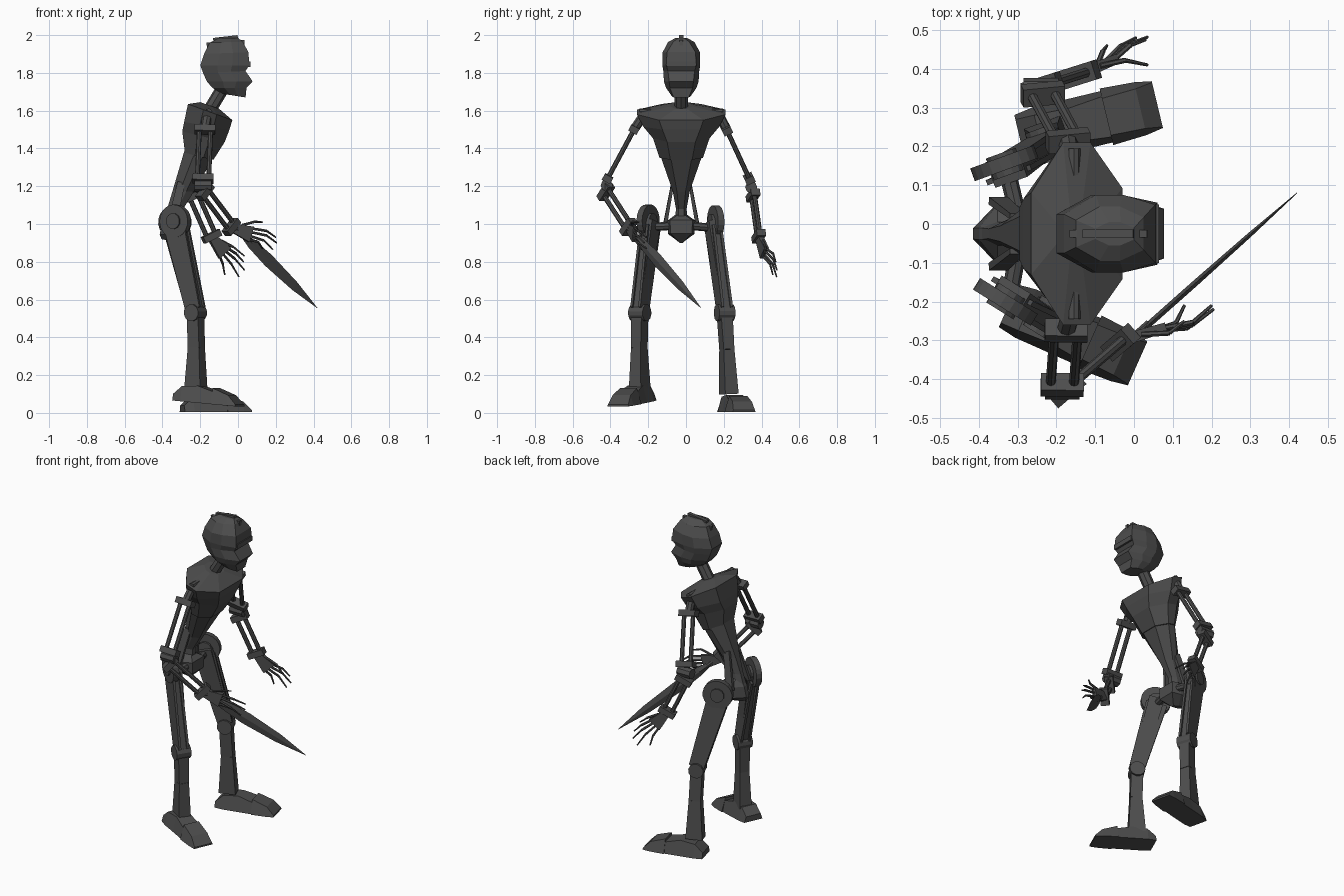
import bpy, bmesh, math
from mathutils import Vector as V

if "Cube" in bpy.data.objects:
    bpy.data.objects.remove(bpy.data.objects["Cube"])

steel = bpy.data.materials.new("dark_steel")
steel.diffuse_color = (0.075, 0.075, 0.075, 1)
steel.use_nodes = True
steel.node_tree.nodes["Principled BSDF"].inputs["Base Color"].default_value = steel.diffuse_color
CY = -0.025  # middle plane of head and torso


def finish(name, bm):
    bmesh.ops.recalc_face_normals(bm, faces=bm.faces)
    me = bpy.data.meshes.new(name)
    bm.to_mesh(me)
    bm.free()
    me.materials.append(steel)
    ob = bpy.data.objects.new(name, me)
    bpy.context.collection.objects.link(ob)
    return ob


def loft(name, rings):
    """Skin a list of equal-length point rings and cap both ends."""
    bm = bmesh.new()
    vs = [[bm.verts.new(p) for p in r] for r in rings]
    n = len(vs[0])
    for a, b in zip(vs, vs[1:]):
        for i in range(n):
            bm.faces.new((a[i], a[(i + 1) % n], b[(i + 1) % n], b[i]))
    bm.faces.new(vs[0])
    bm.faces.new(vs[-1])
    return finish(name, bm)


def beam(name, a, b, side, s0, s1):
    """Tapered box from a to b; sizes are (along side, across it)."""
    a, b = V(a), V(b)
    d = (b - a).normalized()
    u = (V(side) - d * d.dot(V(side))).normalized()
    w = d.cross(u)
    quad = lambda p, s: [p + u * x * s[0] / 2 + w * y * s[1] / 2
                         for x, y in ((-1, -1), (1, -1), (1, 1), (-1, 1))]
    return loft(name, [quad(a, s0), quad(b, s1)])


def rod(name, a, b, r, n=8, r2=None):
    a, b = V(a), V(b)
    d = (b - a).normalized()
    u = d.orthogonal().normalized()
    w = d.cross(u)
    ring = lambda p, q: [p + (u * math.cos(i * math.tau / n) + w * math.sin(i * math.tau / n)) * q
                         for i in range(n)]
    return loft(name, [ring(a, r), ring(b, r if r2 is None else r2)])


def body_ring(xb, zb, xf, zf, w, back=0.45, front=0.5, y=CY):
    """Eight-sided ring, tilted from its back edge to its front edge."""
    half = [(0, back), (0.35, 1), (0.65, 1), (1, front)]
    pts = half + [(t, -k) for t, k in reversed(half)]
    return [(xb + (xf - xb) * t, y + w * k, zb + (zf - zb) * t) for t, k in pts]


# Head: cranium, brow, recessed eyes, cheeks, jaw
loft("head", [body_ring(*r) for r in (
    (-0.085, 1.69, 0.04, 1.67, 0.05, 0.5, 0.8),
    (-0.135, 1.72, 0.045, 1.72, 0.08, 0.5, 0.75),
    (-0.165, 1.755, 0.077, 1.755, 0.092, 0.5, 0.7),
    (-0.185, 1.80, 0.04, 1.81, 0.094, 0.5, 0.75),
    (-0.20, 1.84, 0.06, 1.84, 0.10, 0.5, 0.8),
    (-0.18, 1.90, 0.055, 1.91, 0.10, 0.5, 0.75),
    (-0.15, 1.96, 0.025, 1.965, 0.07, 0.5, 0.6),
    (-0.10, 1.985, 0.0, 1.985, 0.03))])
beam("head_crest", (-0.165, CY, 1.94), (0.035, CY, 1.955), (0, 1, 0), (0.02, 0.04), (0.02, 0.04))
beam("head_crest_top", (-0.13, CY, 1.965), (0.0, CY, 1.98), (0, 1, 0), (0.022, 0.04), (0.022, 0.04))
beam("brow", (0.05, CY - 0.075, 1.845), (0.05, CY + 0.075, 1.845), (1, 0, 0), (0.03, 0.03), (0.03, 0.03))
rod("neck", (-0.17, CY, 1.57), (-0.08, CY, 1.72), 0.035)

# Chest and waist
loft("chest", [body_ring(*r) for r in (
    (-0.28, 1.37, -0.13, 1.34, 0.115),
    (-0.295, 1.49, -0.07, 1.435, 0.15),
    (-0.285, 1.54, -0.045, 1.50, 0.20),
    (-0.265, 1.635, -0.03, 1.55, 0.235),
    (-0.20, 1.645, -0.10, 1.61, 0.06))])
loft("waist", [body_ring(*r) for r in (
    (-0.40, 1.00, -0.29, 1.00, 0.035),
    (-0.375, 1.08, -0.29, 1.08, 0.028),
    (-0.345, 1.18, -0.235, 1.17, 0.045),
    (-0.28, 1.40, -0.125, 1.36, 0.115))])
rod("collar_bar", (-0.155, -0.245, 1.595), (-0.155, 0.195, 1.595), 0.017)

# Pelvis
loft("pelvis", [body_ring(*r) for r in (
    (-0.405, 0.92, -0.31, 0.90, 0.015),
    (-0.415, 0.945, -0.26, 0.95, 0.07, 0.2, 0.8),
    (-0.40, 1.01, -0.26, 1.02, 0.075, 0.2, 0.8),
    (-0.38, 1.05, -0.30, 1.05, 0.03))])
for s in (-1, 1):
    beam("back_strut", (-0.30, CY + s * 0.045, 1.22), (-0.35, CY + s * 0.085, 1.0),
         (0, 1, 0), (0.015, 0.04), (0.02, 0.05))

# Legs: hip disc, slab thigh, knee, flared shin, two-part foot
LEGS = {
    "left": dict(yaw=20, s=1, hip=(-0.33, 0.145, 1.01), knee=(-0.225, 0.205, 0.53),
                 ankle=(-0.215, 0.23, 0.10), foot=13.5, heel=(-0.285, 0.225, 0.005), drop=0.0),
    "right": dict(yaw=-32, s=-1, hip=(-0.325, -0.19, 1.015), knee=(-0.225, -0.245, 0.53),
                  ankle=(-0.215, -0.25, 0.12), foot=-24, heel=(-0.315, -0.215, 0.065), drop=-0.03),
}
for nm, L in LEGS.items():
    a = math.radians(L["yaw"])
    f, n = V((math.cos(a), math.sin(a), 0)), V((-math.sin(a), math.cos(a), 0)) * L["s"]
    hip, knee, ankle = V(L["hip"]), V(L["knee"]), V(L["ankle"])
    rod(nm + "_hip_disc", hip - n * 0.005, hip + n * 0.03, 0.088, 20)
    rod(nm + "_hip_cap", hip - n * 0.02, hip + n * 0.04, 0.042, 12)
    rod(nm + "_hip_axle", (-0.30, CY + L["s"] * 0.05, 0.99), hip - n * 0.01 + V((0, 0, -0.03)), 0.022)
    end = knee + V((0, 0, 0.02))
    beam(nm + "_thigh_core", hip - n * 0.015, end, f, (0.09, 0.05), (0.07, 0.05))
    for k in (-0.025, 0.025):
        beam(nm + "_thigh_plate", hip + n * k * 0.8 - V((0, 0, 0.03)), end + n * k, f,
             (0.125, 0.014), (0.09, 0.014))
    rod(nm + "_knee", knee - n * 0.045, knee + n * 0.045, 0.045, 12)
    low = knee + (ankle - knee) * 0.45
    beam(nm + "_shin_upper", knee - V((0, 0, 0.01)), low, f, (0.07, 0.065), (0.07, 0.06))
    beam(nm + "_shin_lower", low, ankle - f * 0.01, f, (0.07, 0.06), (0.10, 0.075))
    # foot
    a = math.radians(L["foot"])
    f, n = V((math.cos(a), math.sin(a), 0)), V((-math.sin(a), math.cos(a), 0))
    heel = V(L["heel"])

    def section(x, w, z0, z1, top):
        p = heel + f * x + V((0, 0, L["drop"] * x / 0.35))
        return [p + n * (q * k * w) + V((0, 0, z))
                for q, k, z in ((-1, 1, z0), (1, 1, z0), (1, top, z1), (-1, top, z1))]

    loft(nm + "_foot", [section(-0.01, 0.06, 0, 0.035, 0.8), section(0.04, 0.068, 0, 0.08, 0.7),
                        section(0.13, 0.068, 0, 0.09, 0.65), section(0.23, 0.068, 0, 0.065, 0.8)])
    loft(nm + "_toe", [section(0.22, 0.075, 0, 0.085, 0.65), section(0.31, 0.07, 0, 0.055, 0.75),
                       section(0.355, 0.062, 0, 0.01, 0.95)])


# Arms: twin rods held by end brackets
def arm_segment(name, a, b, axis, gap, r=0.013):
    a, b = V(a), V(b)
    d = (b - a).normalized()
    u = (V(axis) - d * d.dot(V(axis))).normalized()
    for s in (-1, 1):
        rod(name + "_rod", a + u * s * gap / 2, b + u * s * gap / 2, r)
    for p in (a, b):
        beam(name + "_bracket", p - d * 0.018, p + d * 0.018, u,
             (gap + 0.05, 0.05), (gap + 0.05, 0.05))
    return d, u


def hand(name, a, b, ends, thumb, bend):
    a, b = V(a), V(b)
    d = (b - a).normalized()
    side = d.cross(V((0, 0, 1))).normalized()
    u = side.cross(d)
    beam(name + "_palm", a, b, u, (0.045, 0.03), (0.085, 0.025))
    for i, e in enumerate(list(ends) + [thumb]):
        base = b + u * (0.03 - 0.02 * i) if i < len(ends) else (a + b) / 2 + u * 0.03
        knuckle = (base + V(e)) / 2 + V(bend)
        rod(name + "_finger", base - d * 0.01, knuckle, 0.007, 6)
        rod(name + "_fingertip", knuckle, e, 0.006, 6, 0.004)


ARMS = {
    "right": ((-0.175, -0.275, 1.50), (-0.185, -0.415, 1.24), (-0.175, -0.425, 1.17), (-0.035, -0.305, 0.985)),
    "left": ((-0.17, 0.215, 1.50), (-0.235, 0.335, 1.24), (-0.235, 0.355, 1.15), (-0.14, 0.385, 0.935)),
}
for nm, (sh, e1, e2, wr) in ARMS.items():
    s = -1 if nm == "right" else 1
    rod(nm + "_shoulder", (-0.165, CY + s * 0.21, 1.56), sh, 0.025)
    arm_segment(nm + "_upper_arm", sh, e1, (1, 0, 0), 0.06)
    d = V(wr) - V(e2)
    side = d.cross(V((0, 0, 1)))
    arm_segment(nm + "_forearm", e2, wr, side.cross(d), 0.05)
    mid = (V(e1) + V(e2)) / 2
    rod(nm + "_elbow", mid - V((0.05, 0, 0)), mid + V((0.04, 0, 0)), 0.032)

hand("right_hand", (-0.03, -0.30, 0.98), (0.07, -0.27, 0.945),
     [(0.20, -0.21, 0.93), (0.205, -0.22, 0.90), (0.185, -0.235, 0.865), (0.13, -0.21, 0.87)],
     (0.13, -0.25, 1.01), (0.012, -0.015, 0.012))
hand("left_hand", (-0.135, 0.388, 0.925), (-0.07, 0.415, 0.845),
     [(0.03, 0.475, 0.80), (0.035, 0.482, 0.755), (0.005, 0.48, 0.72), (-0.07, 0.46, 0.73)],
     (0.035, 0.41, 0.83), (0.0, 0.012, 0.01))

# Sword: diamond-section blade standing in an upright plane
p0, p1 = V((0.02, -0.275, 0.945)), V((0.42, 0.08, 0.555))
d = (p1 - p0).normalized()
side = d.cross(V((0, 0, 1))).normalized()
u = side.cross(d)
loft("sword_blade", [[p0.lerp(p1, t) + u * w, p0.lerp(p1, t) + side * k,
                      p0.lerp(p1, t) - u * w, p0.lerp(p1, t) - side * k]
                     for t, w, k in ((0, 0.012, 0.008), (0.12, 0.028, 0.008), (0.35, 0.037, 0.008),
                                     (0.7, 0.027, 0.006), (1, 0.001, 0.001))])
rod("sword_grip", p0 - d * 0.06, p0 + d * 0.03, 0.012)
